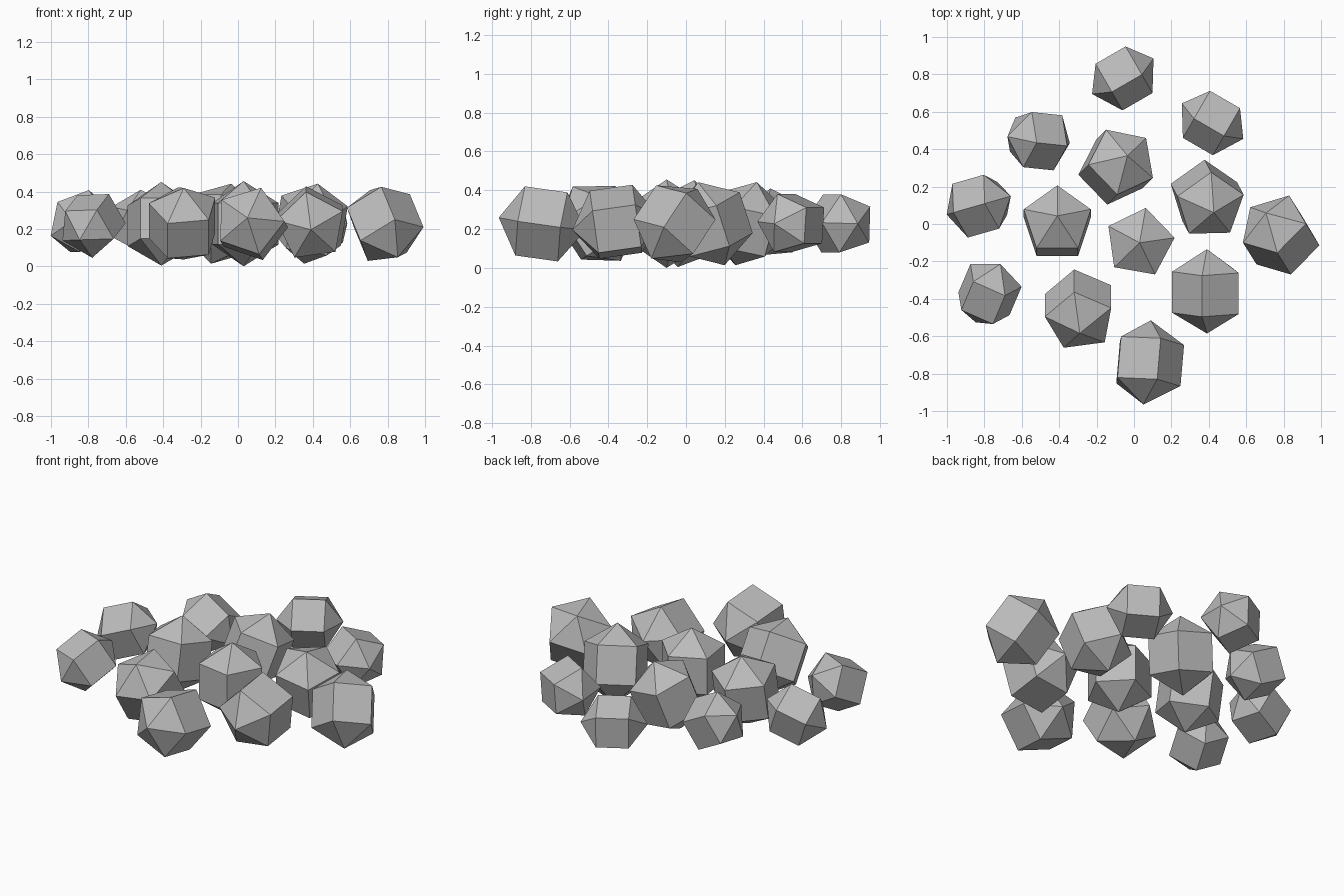
import bpy
import bmesh
from math import radians, sin, cos, pi
from mathutils import Matrix

default_cube = bpy.data.objects.get("Cube")
if default_cube:
    bpy.data.objects.remove(default_cube, do_unlink=True)

# One plain stone grey for every block
stone_grey = bpy.data.materials.new("stone_grey")
stone_grey.use_nodes = True
grey = (0.5, 0.5, 0.5, 1)
stone_grey.diffuse_color = grey
stone_grey.node_tree.nodes["Principled BSDF"].inputs["Base Color"].default_value = grey

SIDES = 5
CENTRE_HEIGHT = 0.228


def pyramid_prism(name, edge, x, y, heading, tilt, spin):
    """Five-sided prism with square sides and an equilateral pyramid on each end."""
    radius = edge / (2 * sin(pi / SIDES))
    cap = (edge ** 2 - radius ** 2) ** 0.5
    half = edge / 2

    bm = bmesh.new()
    rings = []
    for level in (-half, half):
        ring = []
        for i in range(SIDES):
            angle = 2 * pi * i / SIDES
            ring.append(bm.verts.new((radius * cos(angle), radius * sin(angle), level)))
        rings.append(ring)
    lower, upper = rings
    bottom_tip = bm.verts.new((0, 0, -half - cap))
    top_tip = bm.verts.new((0, 0, half + cap))

    # Square sides and triangular caps
    for i in range(SIDES):
        j = (i + 1) % SIDES
        bm.faces.new((lower[i], lower[j], upper[j], upper[i]))
        bm.faces.new((upper[i], upper[j], top_tip))
        bm.faces.new((lower[j], lower[i], bottom_tip))

    # Spin about the axis, lean it over, then turn it to its heading
    turn = (Matrix.Rotation(radians(heading), 4, 'Z')
            @ Matrix.Rotation(radians(tilt), 4, 'Y')
            @ Matrix.Rotation(radians(spin), 4, 'Z'))
    bmesh.ops.transform(bm, matrix=turn, verts=bm.verts)
    bmesh.ops.recalc_face_normals(bm, faces=bm.faces)

    mesh = bpy.data.meshes.new(name)
    bm.to_mesh(mesh)
    bm.free()
    mesh.materials.append(stone_grey)
    block = bpy.data.objects.new(name, mesh)
    block.location = (x, y, CENTRE_HEIGHT)
    bpy.context.collection.objects.link(block)
    return block


# Placement: x, y, heading of the lean, tilt from upright, spin (degrees)
large_blocks = {
    "centre_block": (0.03, -0.1, 80, 0, 0),
    "centre_right_block": (-0.41, 0, 90, 11, 0),
    "centre_back_block": (-0.09, 0.31, 45, 20, -1),
    "centre_left_block": (0.39, 0.13, 298, 20, 8),
    "far_left_block": (0.78, -0.06, 122, 38, 17),
    "front_left_block": (0.39, -0.36, 90, 82, 28),
    "front_right_block": (-0.29, -0.46, 270, 33, 45),
    "front_block": (0.07, -0.74, 265, 82, 17),
}
small_blocks = {
    "back_block": (-0.06, 0.79, 30, 90, 52),
    "back_left_block": (0.42, 0.55, 330, 90, 50),
    "back_right_block": (-0.51, 0.45, 174, 62, 30),
    "far_right_block": (-0.83, 0.1, 16, 70, 36),
    "front_far_right_block": (-0.78, -0.37, 67, 63, -2),
}

for edge, blocks in ((0.222, large_blocks), (0.185, small_blocks)):
    for name, placement in blocks.items():
        pyramid_prism(name, edge, *placement)
